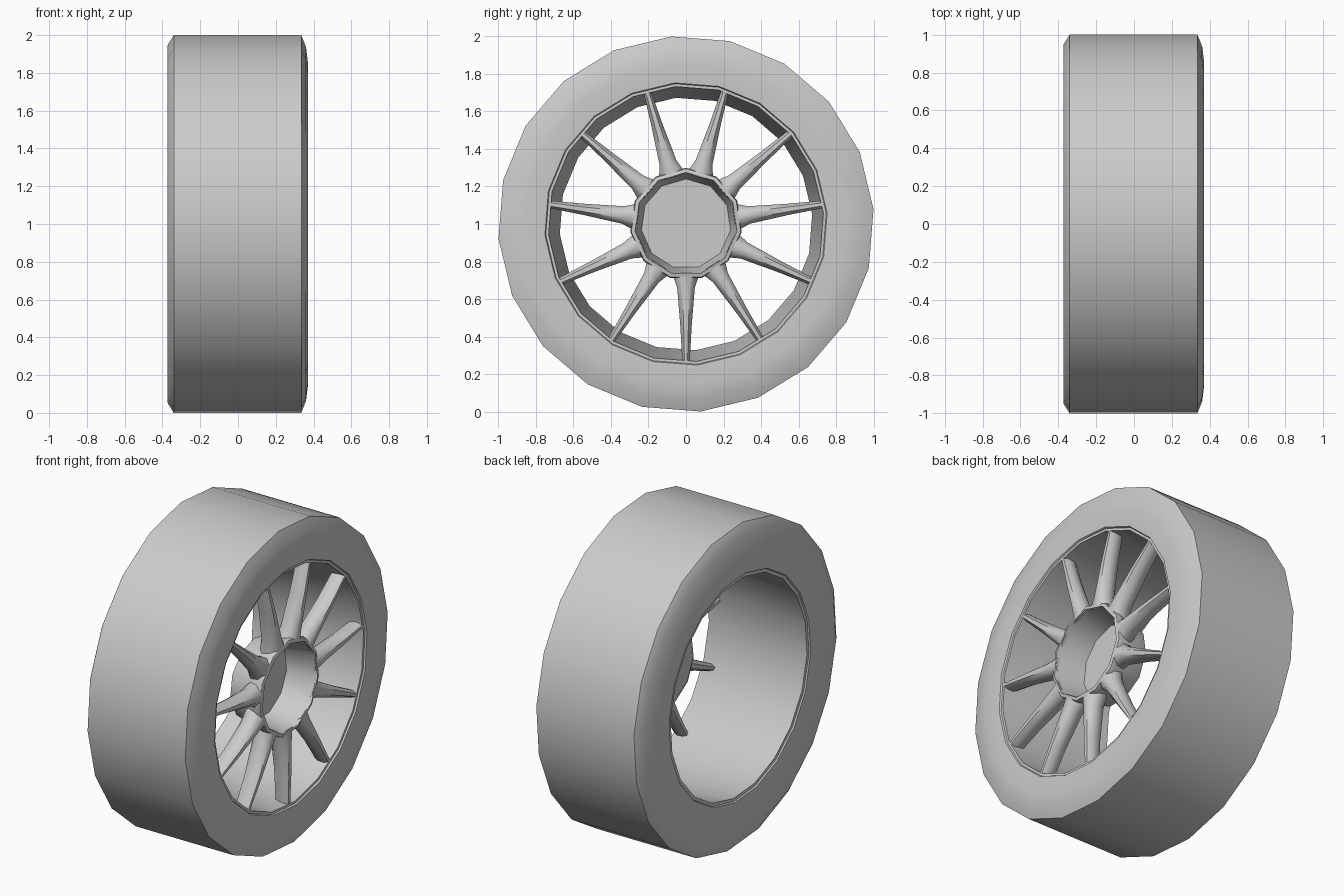
import bpy
import bmesh
from math import sin, cos, pi, radians
from mathutils import Matrix, Vector

cube = bpy.data.objects.get("Cube")
if cube:
    bpy.data.objects.remove(cube, do_unlink=True)

AXLE = Vector((0, 0, 1))

grey = bpy.data.materials.new("plain_grey")
grey.use_nodes = True
COLOUR = (0.6, 0.6, 0.6, 1)
grey.diffuse_color = COLOUR
grey.node_tree.nodes["Principled BSDF"].inputs["Base Color"].default_value = COLOUR


def finish(name, bm, smooth):
    """Turn a bmesh into a shaded object centred on the axle."""
    bmesh.ops.recalc_face_normals(bm, faces=bm.faces)
    mesh = bpy.data.meshes.new(name)
    bm.to_mesh(mesh)
    bm.free()
    mesh.materials.append(grey)
    obj = bpy.data.objects.new(name, mesh)
    obj.location = AXLE
    bpy.context.collection.objects.link(obj)
    bpy.ops.object.select_all(action="DESELECT")
    obj.select_set(True)
    bpy.context.view_layer.objects.active = obj
    bpy.ops.object.shade_smooth_by_angle(angle=radians(smooth))
    return obj


def lathe(name, profile, sides, phase, closed, smooth):
    """Spin (x, radius) points about the x axis; open profiles get end caps."""
    bm = bmesh.new()
    rings = []
    for x, r in profile:
        turns = [radians(phase) + 2 * pi * i / sides for i in range(sides)]
        rings.append([bm.verts.new((x, r * cos(a), r * sin(a))) for a in turns])
    pairs = list(zip(rings, rings[1:]))
    if closed:
        pairs.append((rings[-1], rings[0]))
    else:
        bm.faces.new(rings[0])
        bm.faces.new(rings[-1])
    for a, b in pairs:
        for i in range(sides):
            j = (i + 1) % sides
            bm.faces.new((a[i], a[j], b[j], b[i]))
    return finish(name, bm, smooth)


# Wide tyre with rounded shoulders
lathe("tyre", [(-0.35, 0.685), (-0.373, 0.7), (-0.373, 0.95), (-0.34, 1.003),
               (0.335, 1.003), (0.36, 0.94), (0.37, 0.86), (0.365, 0.755),
               (0.345, 0.745)], 20, 4.5, True, 50)

# Tapered rim barrel lining the tyre
lathe("rim_barrel", [(-0.365, 0.675), (0.355, 0.735), (0.355, 0.755),
                     (-0.365, 0.695)], 20, 4.5, True, 40)

# Cup-shaped hub, open towards the spoked side
lathe("hub", [(0.1, 0.21), (0.12, 0.25), (0.33, 0.3), (0.355, 0.295),
              (0.36, 0.275), (0.17, 0.24)], 11, 90, False, 45)

# Eleven tapered spokes: (radius, centre x, half width, half depth)
SECTIONS = [(0.26, 0.29, 0.075, 0.065), (0.34, 0.3, 0.047, 0.058),
            (0.55, 0.31, 0.03, 0.05), (0.735, 0.31, 0.02, 0.045)]
SPOKES = 11
bm = bmesh.new()
for n in range(SPOKES):
    spin = Matrix.Rotation(2 * pi * n / SPOKES, 3, "X")
    rings = []
    for r, x, w, d in SECTIONS:
        ring = []
        for k in range(8):
            a = pi / 8 + k * pi / 4
            ring.append(bm.verts.new(spin @ Vector((x + d * 1.08 * cos(a), w * 1.08 * sin(a), -r))))
        rings.append(ring)
    bm.faces.new(rings[0])
    bm.faces.new(rings[-1])
    for a, b in zip(rings, rings[1:]):
        for i in range(8):
            j = (i + 1) % 8
            bm.faces.new((a[i], a[j], b[j], b[i]))
finish("spokes", bm, 50)
